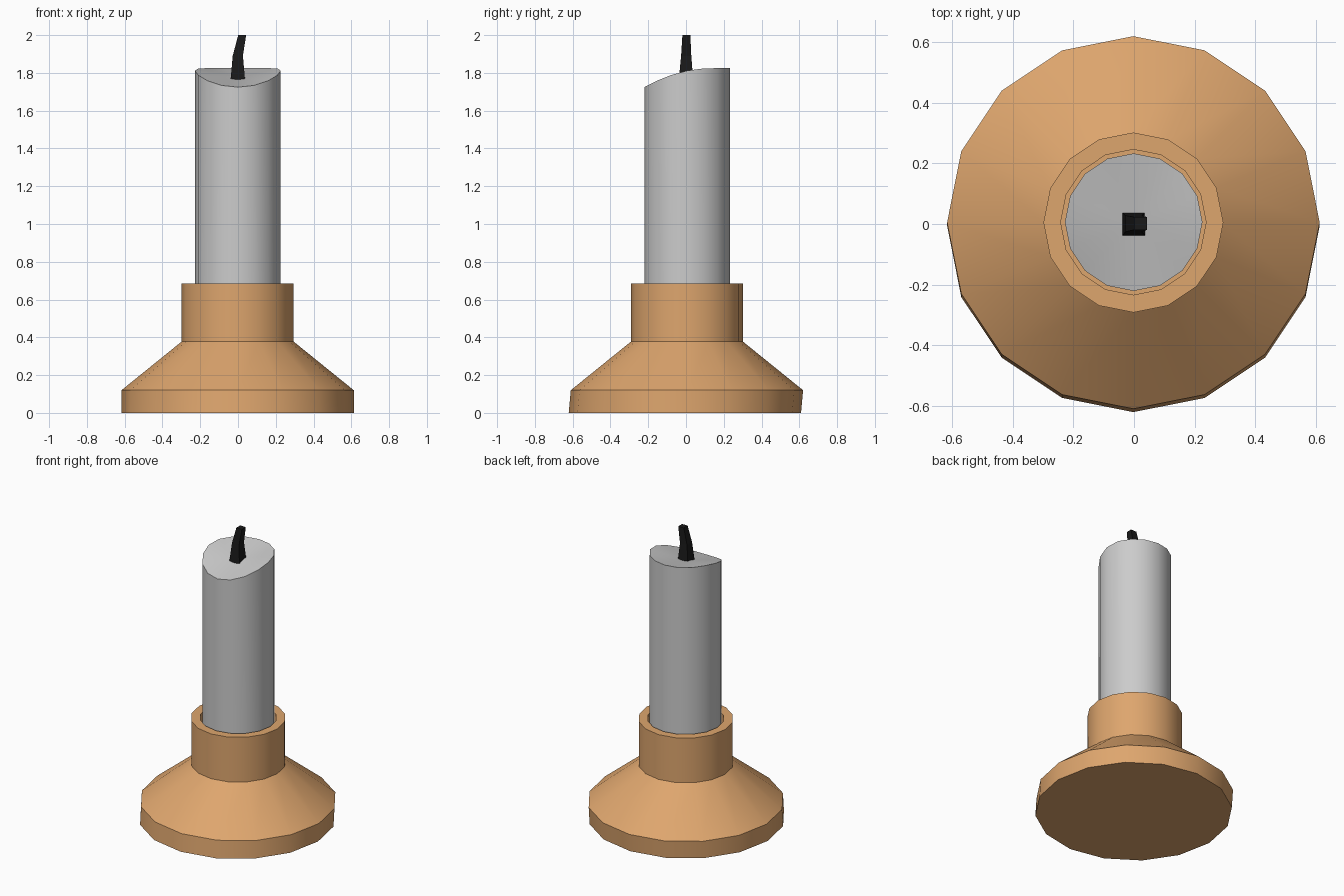
import bpy, bmesh, math

if "Cube" in bpy.data.objects:
    bpy.data.objects.remove(bpy.data.objects["Cube"])

SIDES = 16


def ring(bm, r, z, cx=0.0, cy=0.0, n=SIDES, turn=0.0):
    """One horizontal loop; z is a height or a function of y."""
    out = []
    for i in range(n):
        a = 2 * math.pi * i / n + turn
        x, y = cx + r * math.cos(a), cy + r * math.sin(a)
        out.append(bm.verts.new((x, y, z(y) if callable(z) else z)))
    return out


def bridge(bm, loops):
    for a, b in zip(loops, loops[1:]):
        n = len(a)
        for i in range(n):
            j = (i + 1) % n
            bm.faces.new((a[i], a[j], b[j], b[i]))


def finish(bm, name, color=None, smooth=True):
    bmesh.ops.recalc_face_normals(bm, faces=bm.faces[:])
    me = bpy.data.meshes.new(name)
    bm.to_mesh(me)
    bm.free()
    ob = bpy.data.objects.new(name, me)
    bpy.context.collection.objects.link(ob)
    if color:
        mat = bpy.data.materials.new(name + "_material")
        mat.diffuse_color = (*color, 1)
        mat.use_nodes = True
        mat.node_tree.nodes["Principled BSDF"].inputs["Base Color"].default_value = mat.diffuse_color
        me.materials.append(mat)
    if smooth:
        bpy.ops.object.select_all(action='DESELECT')
        ob.select_set(True)
        bpy.context.view_layer.objects.active = ob
        bpy.ops.object.shade_smooth_by_angle(angle=math.radians(30))
    return ob


# Holder: foot, sloped shoulder, collar and socket in one turned profile
profile = [  # radius, height, y offset
    (0.615, 0.0, -0.006), (0.615, 0.12, 0.005), (0.297, 0.377, 0.005),
    (0.297, 0.685, 0.005), (0.240, 0.685, 0.006), (0.240, 0.40, 0.006)]
bm = bmesh.new()
loops = [ring(bm, r, z, -0.002, cy) for r, z, cy in profile]
bridge(bm, loops)
bm.faces.new(loops[0])
bm.faces.new(loops[-1])
finish(bm, "candle_holder", (0.73, 0.38, 0.155))

# Candle: cylinder with a slanted, curved rim and a dished top
CY = 0.006


def rim_height(y):
    t = min(0.0, (y - CY) - 0.13)
    return 1.825 - 0.79 * t * t


bm = bmesh.new()
bottom = ring(bm, 0.227, 0.40, -0.001, CY)
rim = ring(bm, 0.227, rim_height, -0.001, CY)
bridge(bm, [bottom, rim])
bm.faces.new(bottom)
center = bm.verts.new((0, CY, 1.775))
for i in range(SIDES):
    bm.faces.new((rim[i], rim[(i + 1) % SIDES], center))
finish(bm, "candle")

# Wick: bent, tapering square strand
bm = bmesh.new()
loops = [ring(bm, half * math.sqrt(2), z, x, y, 4, math.pi / 4)
         for half, z, x, y in [(0.038, 1.765, -0.001, 0.0),
                               (0.027, 1.89, -0.001, 0.001),
                               (0.021, 2.0, 0.022, 0.002)]]
bridge(bm, loops)
bm.faces.new(loops[0])
bm.faces.new(loops[-1])
finish(bm, "wick", (0.01, 0.01, 0.01), smooth=False)
